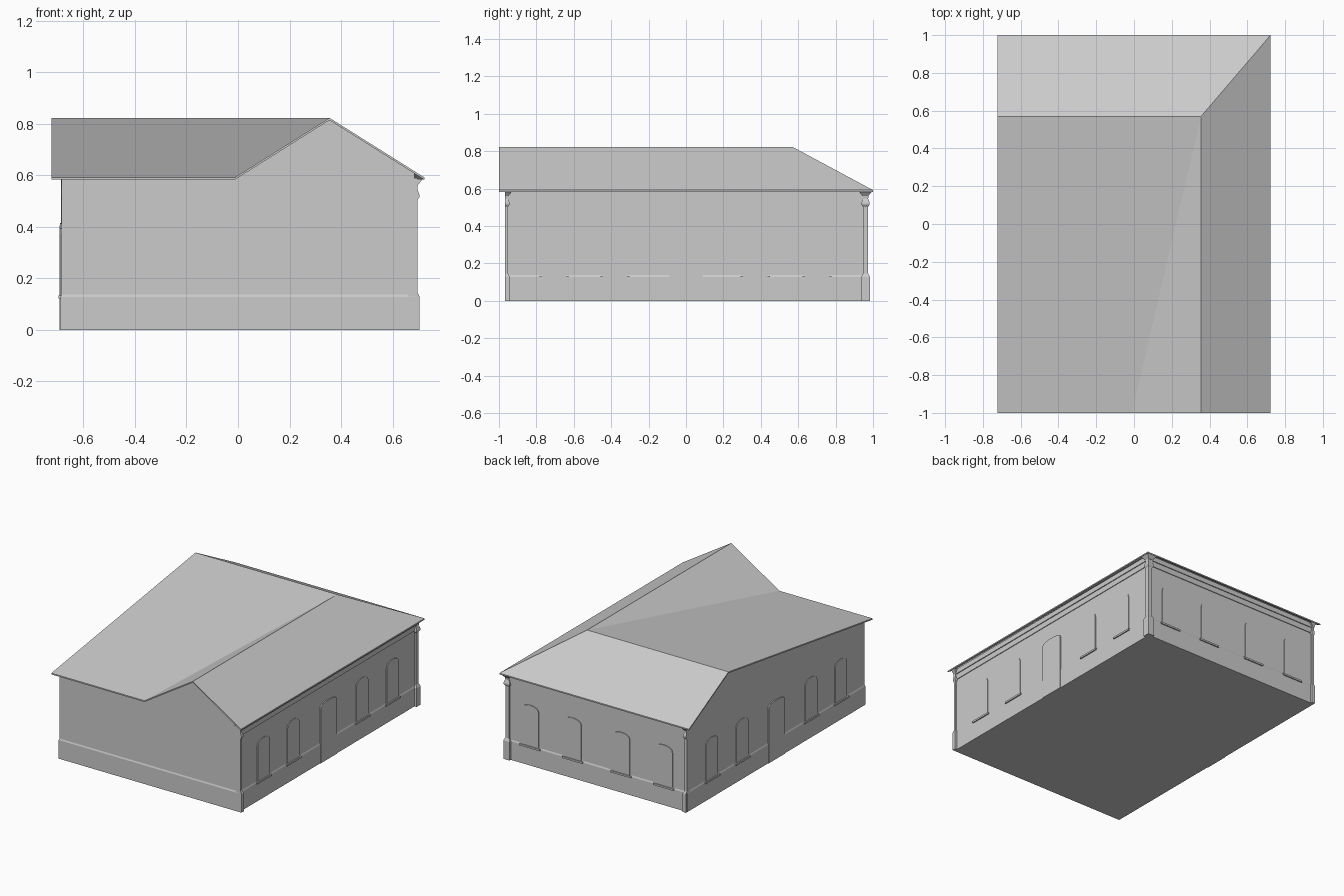
import bpy, math

cube = bpy.data.objects.get("Cube")
if cube:
    bpy.data.objects.remove(cube)

grey = bpy.data.materials.new("plaster_grey")
grey.use_nodes = True
grey.diffuse_color = (0.6, 0.6, 0.6, 1)
grey.node_tree.nodes["Principled BSDF"].inputs["Base Color"].default_value = (0.6, 0.6, 0.6, 1)

# Main dimensions
WX, WY = 0.685, 0.965            # wall half sizes
RX, RY = 0.723, 1.0              # roof half sizes
EAVE, RIDGE, THICK = 0.592, 0.823, 0.009
RISE = RIDGE - EAVE
PEAK_X, PEAK_Y, VALLEY_X = 0.355, 0.57, -0.012


def make(name, verts, faces):
    mesh = bpy.data.meshes.new(name)
    mesh.from_pydata(verts, [], faces)
    mesh.materials.append(grey)
    obj = bpy.data.objects.new(name, mesh)
    bpy.context.collection.objects.link(obj)
    return obj


def loft(name, rings):
    """Closed solid through rings of equal point count."""
    n = len(rings[0])
    verts = [p for ring in rings for p in ring]
    faces = [tuple(reversed(range(n))), tuple(range(len(verts) - n, len(verts)))]
    for r in range(len(rings) - 1):
        for i in range(n):
            j = (i + 1) % n
            faces.append((r * n + i, r * n + j, (r + 1) * n + j, (r + 1) * n + i))
    return make(name, verts, faces)


def rect(x0, x1, y0, y1, z):
    return [(x0, y0, z), (x1, y0, z), (x1, y1, z), (x0, y1, z)]


def roof_z(x, y):
    south = EAVE + RISE * (y + RY) / (PEAK_Y + RY)
    north = EAVE + RISE * (RY - y) / (RY - PEAK_Y)
    east = EAVE + RISE * (RX - x) / (RX - PEAK_X)
    west = EAVE + RISE * (x - VALLEY_X) / (PEAK_X - VALLEY_X)
    return min(north, east, max(south, west))


# Roof: a hipped corner, two gable ends and one skewed valley
plan = [(-RX, -RY), (VALLEY_X, -RY), (PEAK_X, -RY), (RX, -RY),
        (RX, RY), (-RX, RY), (-RX, PEAK_Y), (PEAK_X, PEAK_Y)]
slopes = [(0, 1, 7, 6), (1, 2, 7), (2, 3, 4, 7), (4, 5, 6, 7)]
top = [(x, y, roof_z(x, y)) for x, y in plan]
low = [(x, y, z - THICK) for x, y, z in top]
edges = [(i, (i + 1) % 7) for i in range(7)]
make("roof", top + low,
     slopes + [tuple(i + 8 for i in reversed(f)) for f in slopes]
     + [(a + 8, b + 8, b, a) for a, b in edges])

# Walls run up to the underside of the roof
valley = VALLEY_X + (RY - WY) * (PEAK_X - VALLEY_X) / (PEAK_Y + RY)
outline = [(-WX, -WY), (valley, -WY), (PEAK_X, -WY), (WX, -WY),
           (WX, WY), (-WX, WY), (-WX, PEAK_Y)]
foot = [(x, y, 0) for x, y in outline]
head = [(x, y, roof_z(x, y) - THICK) for x, y in outline]
make("walls", foot + head,
     [(a, b, b + 7, a + 7) for a, b in edges] + [tuple(reversed(range(7)))])

# Plinth with a chamfered top
loft("plinth", [rect(-WX - o, WX + o, -WY - o, WY + o, z)
                for z, o in ((0, 0.004), (0.128, 0.004), (0.138, 0))])

# Stepped cornice on the east and north walls
for name, z0, z1, out in (("lower_cornice", 0.52, 0.557, 0.005),
                          ("upper_cornice", 0.557, 0.59, 0.011)):
    loft(name, [rect(WX - 0.02, WX + out, -WY, WY + out, z) for z in (z0, z1)])
    loft(name + "_north", [rect(-WX, WX, WY - 0.02, WY + out, z) for z in (z0, z1)])

# Corner pilasters: (height, outset) profile with base and flared capital
profile = [(0, 0.009), (0.128, 0.009), (0.146, 0), (0.503, 0), (0.515, 0.008),
           (0.525, 0.008), (0.547, 0), (0.562, 0.002), (0.586, 0.021)]


def pilaster(name, x0, x1, y0, y1, left=1, front=1, right=1, back=1):
    loft(name, [rect(x0 - o * left, x1 + o * right, y0 - o * front, y1 + o * back, z)
                for z, o in profile])


pilaster("north_east_pilaster", 0.666, 0.696, 0.946, 0.974)
pilaster("south_east_pilaster", 0.666, 0.696, -0.968, -0.952, front=0)
pilaster("north_west_pilaster", -0.688, -0.672, 0.946, 0.974, left=0)


def place(side, along, z, out):
    """Map wall coordinates to the east, west or north wall."""
    if side == "north":
        return (-along, WY + out, z)
    s = 1 if side == "east" else -1
    return (s * (WX + out), s * along, z)


def arched_plate(name, side, centre, width, z0, spring, crown, depth):
    """Thin panel with a segmental arched head."""
    steps = 8
    shape = [(-width / 2, z0), (width / 2, z0)]
    for i in range(steps + 1):
        t = math.pi * i / steps
        shape.append((width / 2 * math.cos(t), spring + (crown - spring) * math.sin(t) ** 0.8))
    loft(name, [[place(side, centre + a, z, d) for a, z in shape] for d in (-0.01, depth)])


def sill(name, side, centre):
    loft(name, [[place(side, centre + a, z, d) for a, z in
                 ((-0.078, 0.122), (0.078, 0.122), (0.078, 0.134), (-0.078, 0.134))]
                for d in (-0.01, 0.012)])


# Windows and doors
layout = {"east": (-0.705, -0.38, 0.37, 0.70),
          "west": (-0.70, -0.37, 0.38, 0.705),
          "north": (-0.51, -0.185, 0.185, 0.51)}
for side, centres in layout.items():
    for number, c in enumerate(centres, 1):
        arched_plate(f"{side}_window_{number}", side, c, 0.13, 0.13, 0.375, 0.415, 0.005)
        sill(f"{side}_sill_{number}", side, c)
for side in ("east", "west"):
    arched_plate(side + "_door", side, 0, 0.175, 0, 0.378, 0.405, 0.008)
